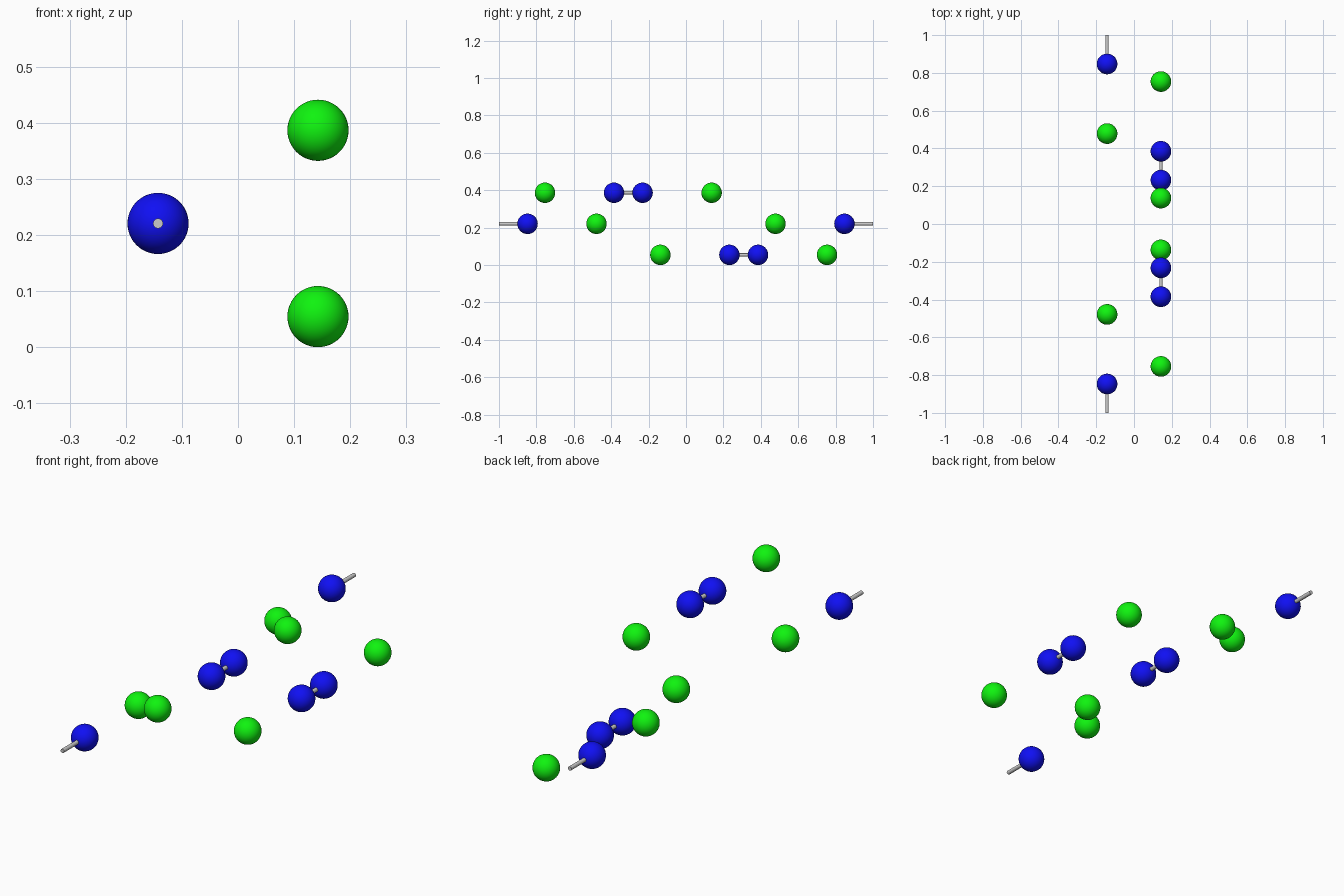
import bpy
import math

if "Cube" in bpy.data.objects:
    bpy.data.objects.remove(bpy.data.objects["Cube"])

R, ROD_R = 0.0545, 0.0088
X, Z_MID, DZ = 0.1425, 0.2205, 0.166


def material(name, color):
    m = bpy.data.materials.new(name)
    m.diffuse_color = color
    m.use_nodes = True
    m.node_tree.nodes["Principled BSDF"].inputs["Base Color"].default_value = m.diffuse_color
    return m


BLUE = material("blue", (0.005, 0.005, 0.9, 1))
GREEN = material("green", (0.005, 0.9, 0.005, 1))


def ball(name, x, y, z, mat):
    bpy.ops.mesh.primitive_uv_sphere_add(segments=48, ring_count=24, radius=R, location=(x, y, z))
    o = bpy.context.object
    o.name = name
    o.data.materials.append(mat)
    bpy.ops.object.shade_smooth()


def rod(name, x, y0, y1, z):
    bpy.ops.mesh.primitive_cylinder_add(vertices=24, radius=ROD_R, depth=abs(y1 - y0),
                                        location=(x, (y0 + y1) / 2, z),
                                        rotation=(math.pi / 2, 0, 0))
    bpy.context.object.name = name
    bpy.ops.object.shade_smooth_by_angle()


# The model repeats under a half turn about the x direction: y and z flip together
for s, tag in ((1, "front"), (-1, "back")):
    # end atom with its open half bond, and its neighbour
    rod(f"{tag}_end_bond", -X, -s * 1.0, -s * 0.847, Z_MID)
    ball(f"{tag}_end_blue_atom", -X, -s * 0.847, Z_MID, BLUE)
    ball(f"{tag}_end_green_atom", -X, -s * 0.4785, Z_MID, GREEN)
    # side row: green, bonded blue pair, green
    z = Z_MID + s * DZ
    ball(f"{tag}_outer_green_atom", X, -s * 0.754, z, GREEN)
    ball(f"{tag}_outer_blue_atom", X, -s * 0.385, z, BLUE)
    rod(f"{tag}_pair_bond", X, -s * 0.385, -s * 0.232, z)
    ball(f"{tag}_inner_blue_atom", X, -s * 0.232, z, BLUE)
    ball(f"{tag}_inner_green_atom", X, s * 0.137, z, GREEN)
